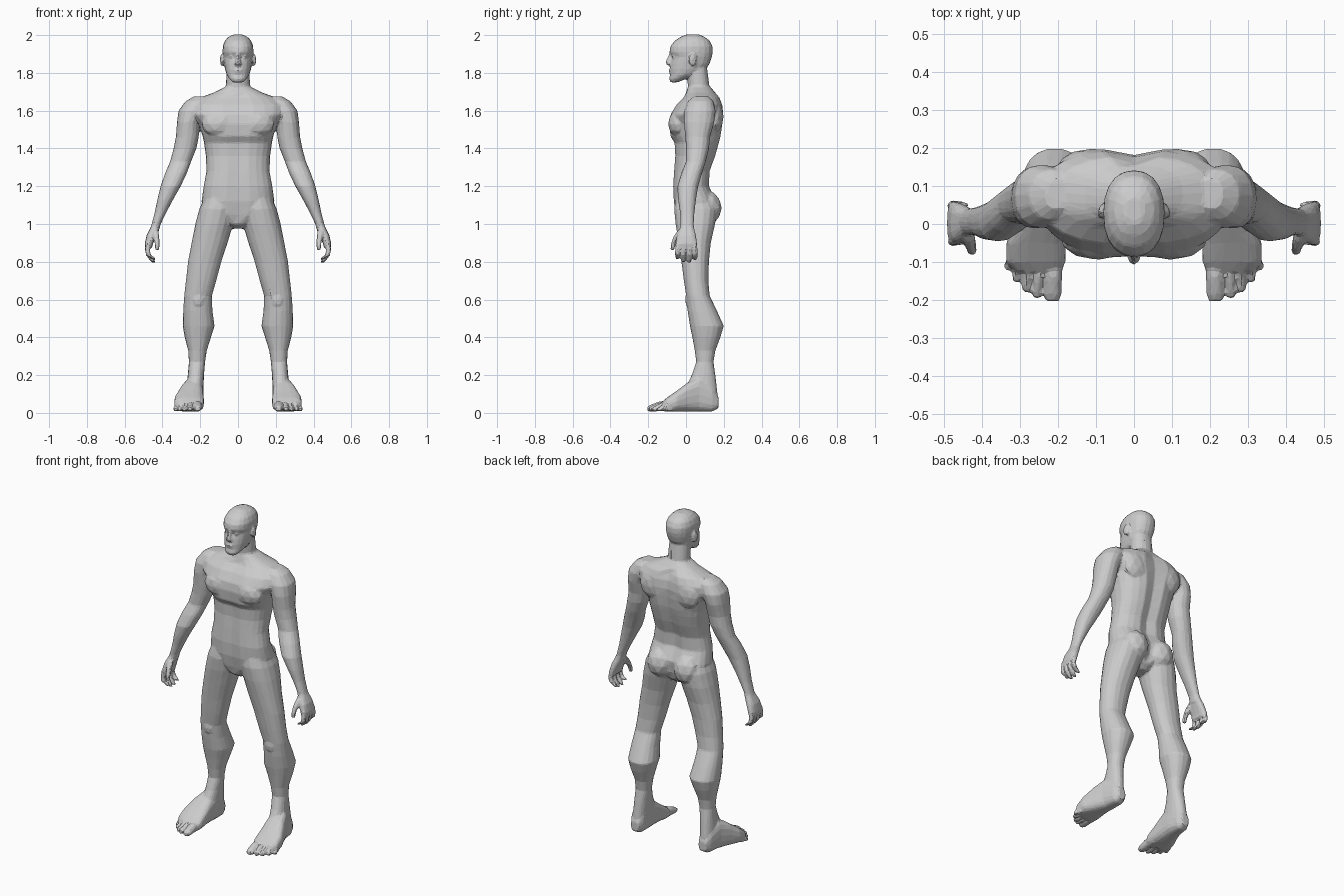
import bpy, bmesh
from math import cos, sin, pi
from mathutils import Matrix

bm = bmesh.new()


def loft(rows, axis="z", sides=18, power=0.9, groove=(0, 0), side=1):
    """Skin of rounded cross-sections. Each row: station, x0, x1, then low/high of the other axis."""
    rings = []
    n = len(rows)
    for k, (t, x0, x1, a0, a1) in enumerate(rows):
        ring = []
        for i in range(sides):
            a = 2 * pi * i / sides
            c, s = cos(a), sin(a)
            u = abs(c) ** power * (1 if c > 0 else -1)
            v = abs(s) ** power * (1 if s > 0 else -1)
            x = side * ((x0 + x1) / 2 + u * (x1 - x0) / 2)
            w = (a0 + a1) / 2 + v * (a1 - a0) / 2
            if abs(c) < 0.01 and 1 < k < n - 2:      # centre line of chest and spine
                w += groove[0] if s < 0 else -groove[1]
            ring.append(bm.verts.new((x, w, t) if axis == "z" else (x, t, w)))
        rings.append(ring)
    faces = [bm.faces.new(rings[0]), bm.faces.new(rings[-1])]
    for r, q in zip(rings, rings[1:]):
        for i in range(sides):
            j = (i + 1) % sides
            faces.append(bm.faces.new((r[i], r[j], q[j], q[i])))
    bmesh.ops.recalc_face_normals(bm, faces=faces)


def blob(loc, size, rot=None):
    m = Matrix.Translation(loc) @ (rot or Matrix()) @ Matrix.Diagonal((*size, 1))
    bmesh.ops.create_icosphere(bm, subdivisions=2, radius=1, matrix=m)


def centred(rows):
    return [(z, -w, w, f, b) for z, w, f, b in rows]


# torso
loft(centred([
    (0.975, .03, .0, .09), (1.0, .07, -.035, .12), (1.05, .165, -.055, .155),
    (1.12, .193, -.068, .165), (1.2, .182, -.071, .125), (1.28, .167, -.066, .128),
    (1.36, .17, -.060, .158), (1.43, .18, -.064, .178), (1.465, .187, -.086, .187),
    (1.53, .208, -.093, .197), (1.58, .25, -.085, .202), (1.63, .25, -.055, .196),
    (1.67, .20, -.015, .180), (1.695, .13, .0, .155), (1.725, .07, .01, .13)]),
    sides=24, power=.82, groove=(.008, .02))

# neck
loft(centred([(1.62, .085, .0, .16), (1.68, .075, .0, .142), (1.73, .064, .01, .124),
              (1.78, .062, .005, .118), (1.84, .06, .0, .11)]))

# head
loft(centred([
    (1.75, .028, -.082, -.045), (1.768, .046, -.09, .0), (1.79, .060, -.084, .055),
    (1.82, .069, -.086, .105), (1.85, .074, -.082, .126), (1.885, .078, -.073, .137),
    (1.91, .081, -.088, .142), (1.94, .081, -.083, .141), (1.97, .070, -.06, .126),
    (1.99, .052, -.03, .10), (2.003, .025, .0, .07)]), sides=20, power=.88)

# nose and lips
loft(centred([(1.838, .014, -.09, -.06), (1.846, .020, -.107, -.06),
              (1.86, .014, -.108, -.06), (1.905, .009, -.088, -.06)]), sides=8)
blob((0, -.081, 1.814), (.026, .012, .006))
blob((0, -.079, 1.802), (.023, .012, .006))

for s in (-1, 1):
    # pectoral, shoulder blade, buttock
    blob((s * .095, -.04, 1.53), (.10, .055, .075))
    blob((s * .11, .155, 1.57), (.09, .044, .09))
    blob((s * .09, .105, 1.085), (.085, .085, .095))
    # ear, eye
    blob((s * .085, .035, 1.868), (.010, .022, .035), Matrix.Rotation(s * .3, 4, "Z"))
    blob((s * .033, -.064, 1.886), (.014, .010, .009))

    # leg
    loft([(1.17, .02, .165, -.05, .13), (1.08, .01, .205, -.064, .165), (1.0, .026, .226, -.056, .155),
          (.9, .055, .246, -.04, .132), (.8, .088, .265, -.025, .122), (.7, .115, .276, -.012, .119),
          (.62, .138, .285, .0, .126), (.54, .135, .29, .008, .165), (.46, .124, .293, .02, .201),
          (.4, .143, .282, .033, .183), (.33, .165, .264, .046, .156), (.27, .174, .260, .054, .146),
          (.2, .180, .266, .03, .156), (.1, .184, .275, -.02, .168), (.03, .188, .27, -.02, .165)],
         side=s)
    # knee cap
    blob((s * .21, .02, .60), (.038, .025, .05))
    # foot
    loft([(.172, .205, .255, .025, .085), (.14, .19, .272, .007, .14), (.07, .182, .288, .007, .19),
          (.01, .182, .312, .007, .162), (-.05, .180, .337, .006, .117), (-.10, .180, .338, .006, .082),
          (-.125, .19, .315, .01, .06)], axis="y", power=.7, side=s)
    # toes: base x, tip x, tip y, half width, height
    for bx, tx, ty, w, h in [(.212, .215, -.202, .024, .052), (.246, .256, -.194, .013, .048),
                             (.272, .284, -.178, .0125, .046), (.297, .310, -.152, .012, .044),
                             (.320, .332, -.122, .012, .042)]:
        mx, my = (bx + tx) / 2, (ty - .08) / 2
        loft([(-.07, bx - w, bx + w, .008, h + .012), (my, mx - w, mx + w, .008, h + .01),
              (ty + .015, tx - w, tx + w, .006, h - .008), (ty - .002, tx - w * .75, tx + w * .75, .01, h - .018)],
             axis="y", sides=10, side=s)

    # arm
    loft([(1.675, .17, .235, .04, .12), (1.65, .15, .278, .01, .145), (1.60, .17, .315, -.01, .157),
          (1.54, .203, .323, -.012, .15), (1.46, .208, .329, -.004, .128), (1.40, .220, .341, .0, .122),
          (1.33, .248, .360, .0, .105), (1.27, .270, .386, -.025, .085), (1.2, .303, .410, -.046, .065),
          (1.13, .343, .427, -.042, .053), (1.06, .380, .441, -.032, .045), (1.0, .409, .457, -.029, .041),
          (.96, .42, .47, -.034, .045)], sides=16, side=s)
    # palm
    loft([(.99, .413, .459, -.028, .04), (.94, .432, .484, -.048, .053), (.895, .450, .494, -.055, .06),
          (.87, .457, .49, -.052, .057)], sides=14, power=.75, side=s)
    # fingers, curled inward
    for y, tip in [(-.043, .822), (-.014, .805), (.016, .802), (.046, .818)]:
        w = .0125
        loft([(.90, .46, .488, y - w, y + w), (.862, .467, .493, y * 1.06 - w, y * 1.06 + w),
              (.835, .460, .488, y * 1.1 - w, y * 1.1 + w), (tip, .438, .464, y * 1.05 - w, y * 1.05 + w),
              (tip - .008, .436, .454, y * 1.05 - w * .7, y * 1.05 + w * .7)], sides=10, side=s)
    # thumb
    loft([(.965, .42, .455, -.045, -.012), (.93, .416, .448, -.068, -.035), (.89, .414, .441, -.082, -.056),
          (.862, .416, .438, -.083, -.061)], sides=10, side=s)

mesh = bpy.data.meshes.new("body")
bm.to_mesh(mesh)
bm.free()
body = bpy.data.objects.new("body", mesh)
bpy.context.collection.objects.link(body)

# fuse the parts into one skin, soften the joins, reduce to flat facets
fuse = body.modifiers.new("fuse", "REMESH")
fuse.mode = "VOXEL"
fuse.voxel_size = 0.006
soften = body.modifiers.new("soften", "SMOOTH")
soften.factor = 0.5
soften.iterations = 5
facets = body.modifiers.new("facets", "DECIMATE")
facets.ratio = 0.06
facets.use_symmetry = True
facets.symmetry_axis = "X"
